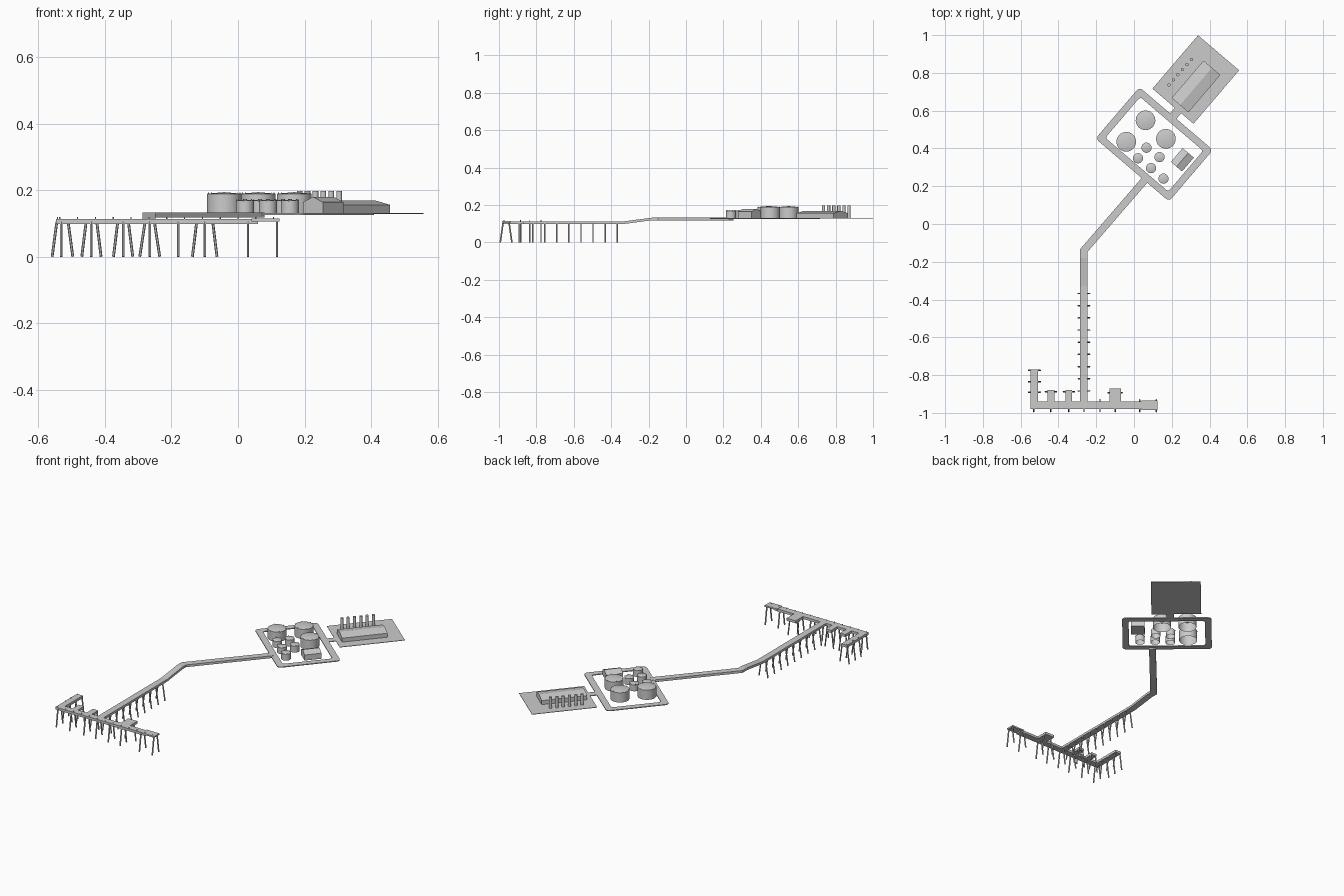
import bpy, bmesh, math
from mathutils import Vector, Matrix

if "Cube" in bpy.data.objects:
    bpy.data.objects.remove(bpy.data.objects["Cube"])

ANG = math.radians(-40.5)                    # shore facilities are turned by this angle
CEN = Vector((0.107, 0.422, 0))
GROUND = 0.131
DECK = 0.113
ROT = Matrix.Rotation(ANG, 4, 'Z')


def site(u, v, z=0.0):
    """Shore-local coordinates to world."""
    return CEN + ROT @ Vector((u, v, z))


def finish(name, bm):
    bmesh.ops.recalc_face_normals(bm, faces=bm.faces)
    me = bpy.data.meshes.new(name)
    bm.to_mesh(me)
    bm.free()
    ob = bpy.data.objects.new(name, me)
    bpy.context.collection.objects.link(ob)
    return ob


def box(name, x0, x1, y0, y1, z0, z1, place=Matrix()):
    bm = bmesh.new()
    m = Matrix.Translation(((x0 + x1) / 2, (y0 + y1) / 2, (z0 + z1) / 2))
    m = place @ m @ Matrix.Diagonal((x1 - x0, y1 - y0, z1 - z0, 1))
    bmesh.ops.create_cube(bm, size=1, matrix=m)
    return finish(name, bm)


def add_rod(bm, a, b, r, n=6):
    a, b = Vector(a), Vector(b)
    d = b - a
    m = Matrix.Translation((a + b) / 2) @ d.to_track_quat('Z', 'Y').to_matrix().to_4x4()
    bmesh.ops.create_cone(bm, cap_ends=True, segments=n, radius1=r, radius2=r,
                          depth=d.length, matrix=m)


def smooth(ob):
    bpy.ops.object.select_all(action='DESELECT')
    ob.select_set(True)
    bpy.context.view_layer.objects.active = ob
    bpy.ops.object.shade_smooth_by_angle(angle=math.radians(30))


def piles(name, bents, foot, head, axis):
    """Pairs of raking piles; each bent leans along the given axis."""
    bm = bmesh.new()
    off = Vector((1, 0, 0)) if axis == 'x' else Vector((0, 1, 0))
    for x, y in bents:
        for s in (-1, 1):
            p = Vector((x, y, 0))
            add_rod(bm, p + off * s * foot, p + off * s * head + Vector((0, 0, DECK - 0.008)), 0.0042)
    smooth(finish(name, bm))


# Jetty decks
box("jetty_deck", -0.547, 0.06, -0.979, -0.94, 0.098, DECK)
box("jetty_end_platform", 0.04, 0.124, -0.984, -0.935, 0.106, 0.115)
box("left_arm_deck", -0.547, -0.508, -0.945, -0.77, 0.098, DECK)
for i, (x, w, top) in enumerate([(-0.44, 0.018, -0.88), (-0.345, 0.018, -0.88), (-0.1, 0.031, -0.87)]):
    box(f"mooring_platform_{i}", x - w, x + w, -0.945, top, 0.098, DECK)

# Raking piles
piles("jetty_piles", [(x, -0.962) for x in (-0.53, -0.44, -0.345, -0.265, -0.18, -0.1, 0.03, 0.117)],
      0.031, 0.016, 'y')
piles("left_arm_piles", [(-0.527, y) for y in (-0.775, -0.835, -0.89)], 0.031, 0.017, 'x')
piles("mooring_piles", [(-0.44, -0.888), (-0.345, -0.888)], 0.029, 0.016, 'x')
piles("loading_platform_piles", [(-0.1, -0.893)], 0.037, 0.024, 'x')
piles("trestle_piles", [(-0.265, -0.368 - 0.0645 * i) for i in range(9)], 0.03, 0.014, 'x')

# Bollards along the jetty edge
bm = bmesh.new()
for i in range(13):
    x = -0.535 + i * 0.0535
    add_rod(bm, (x, -0.973, 0.11), (x, -0.973, 0.119), 0.002)
for y in (-0.775, -0.835, -0.885):
    add_rod(bm, (-0.542, y, 0.11), (-0.542, y, 0.119), 0.002)
finish("bollards", bm)

# Access road: trestle, ramp, bend and shore stretch swept with mitred joints
path = [Vector((-0.267, -0.945, DECK)), Vector((-0.267, -0.33, DECK)),
        Vector((-0.267, -0.18, 0.1325)), Vector((-0.267, -0.142, 0.1325)), site(0.085, -0.165, 0.1325)]
bm = bmesh.new()
rings = []
for i, p in enumerate(path):
    a = (path[i] - path[i - 1]) if i else path[1] - path[0]
    b = (path[i + 1] - path[i]) if i + 1 < len(path) else a
    a, b = a.to_2d().normalized(), b.to_2d().normalized()
    t = (a + b).normalized()
    side = Vector((t.y, -t.x, 0)) * 0.0195 / t.dot(a)
    low = Vector((0, 0, -0.014))
    rings.append([bm.verts.new(c) for c in (p - side, p + side, p + side + low, p - side + low)])
for r, s in zip(rings, rings[1:]):
    for k in range(4):
        bm.faces.new((r[k], r[(k + 1) % 4], s[(k + 1) % 4], s[k]))
bm.faces.new(rings[0])
bm.faces.new(rings[-1])
finish("access_road", bm)


# Ring road round the tanks, with rounded corners
def rounded(a, b, r, z):
    pts = []
    for k, (sx, sy) in enumerate([(1, 1), (-1, 1), (-1, -1), (1, -1)]):
        for j in range(5):
            t = math.radians(90 * k + 22.5 * j)
            pts.append(site(sx * (a - r) + r * math.cos(t), sy * (b - r) + r * math.sin(t), z))
    return pts


bm = bmesh.new()
loops = [[bm.verts.new(p) for p in rounded(a, b, r, z)] for a, b, r, z in
         [(0.256, 0.179, 0.022, GROUND), (0.219, 0.142, 0.014, GROUND),
          (0.219, 0.142, 0.014, 0.126), (0.256, 0.179, 0.022, 0.126)]]
for l in range(4):
    p, q = loops[l], loops[(l + 1) % 4]
    for k in range(20):
        bm.faces.new((p[k], p[(k + 1) % 20], q[(k + 1) % 20], q[k]))
finish("ring_road", bm)

SITE = Matrix.Translation(CEN) @ ROT
box("connecting_road", -0.042, 0.002, 0.175, 0.222, 0.127, GROUND, SITE)
PAD = Matrix.Translation((0.327, 0.765, 0)) @ ROT
box("plant_pad", -0.143, 0.143, -0.186, 0.186, 0.129, GROUND + 0.0005, PAD)


# Storage tanks: open below, with low conical roof and rim fittings
def tank(name, x, y, r, top, n=32):
    bm = bmesh.new()
    prof = [(r, 0.130), (r, top), (r * 0.97, top + 0.0005)]
    prev = None
    for rr, z in prof:
        ring = [bm.verts.new((x + rr * math.cos(2 * math.pi * k / n),
                              y + rr * math.sin(2 * math.pi * k / n), z)) for k in range(n)]
        if prev:
            for k in range(n):
                bm.faces.new((prev[k], prev[(k + 1) % n], ring[(k + 1) % n], ring[k]))
        prev = ring
    apex = bm.verts.new((x, y, top + r * 0.1))
    for k in range(n):
        bm.faces.new((prev[k], prev[(k + 1) % n], apex))
    for k in range(6):
        t = math.radians(60 * k + 20)
        p = Vector((x + r * 0.97 * math.cos(t), y + r * 0.97 * math.sin(t), top - 0.003))
        add_rod(bm, p, p + Vector((0, 0, 0.007)), 0.0015)
    smooth(finish(name, bm))


for i, (x, y) in enumerate([(0.061, 0.549), (-0.041, 0.435), (0.169, 0.451)]):
    tank(f"large_tank_{i}", x, y, 0.052, 0.189)
for i, (x, y) in enumerate([(0.066, 0.404), (0.021, 0.348), (0.135, 0.354), (0.09, 0.296), (0.156, 0.24)]):
    tank(f"small_tank_{i}", x, y, 0.027, 0.169, 24)


# Gabled buildings, ridge along local y
def gabled(name, x, y, w, l, eave, ridge):
    m = Matrix.Translation((x, y, 0)) @ ROT
    prof = [(-w / 2, 0.13), (w / 2, 0.13), (w / 2, eave), (0, ridge), (-w / 2, eave)]
    bm = bmesh.new()
    a, b = ([bm.verts.new(m @ Vector((px, s * l / 2, pz))) for px, pz in prof] for s in (-1, 1))
    bm.faces.new(a)
    bm.faces.new(b)
    for k in range(5):
        bm.faces.new((a[k], a[(k + 1) % 5], b[(k + 1) % 5], b[k]))
    finish(name, bm)


gabled("pump_house", 0.256, 0.34, 0.078, 0.096, 0.164, 0.18)
gabled("process_hall", 0.328, 0.728, 0.117, 0.26, 0.156, 0.169)

# Row of chimney stacks
for i in range(6):
    f = i / 5
    x, y = 0.185 + 0.119 * f, 0.736 + 0.135 * f
    bm = bmesh.new()
    add_rod(bm, (x, y, 0.13), (x, y, 0.197), 0.0085, 16)
    smooth(finish(f"stack_{i}", bm))
